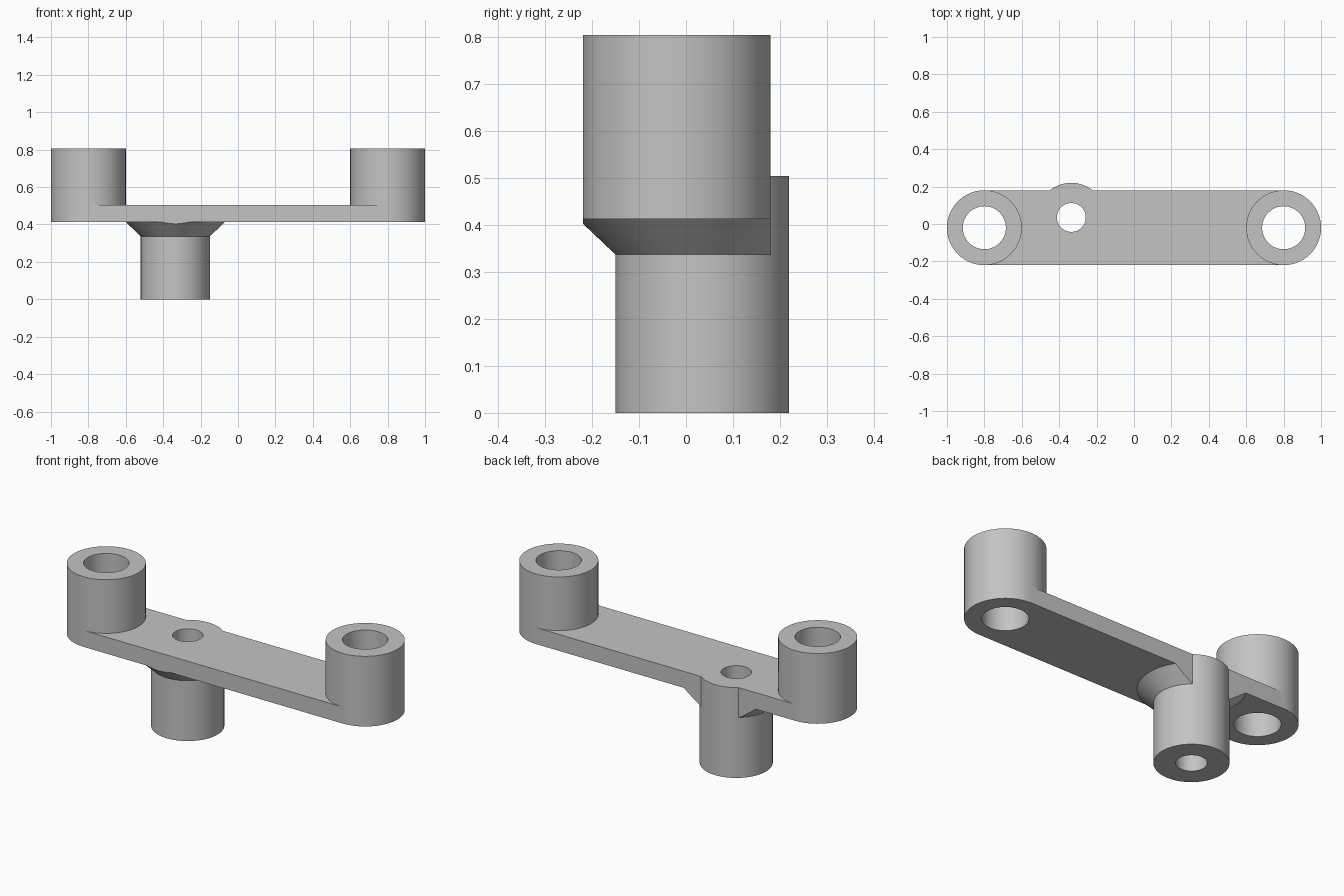
import bpy
import bmesh
from mathutils import Matrix, Vector

cube = bpy.data.objects.get("Cube")
if cube:
    bpy.data.objects.remove(cube, do_unlink=True)

SEGMENTS = 96
ARM_Y = -0.02
ARM_HALF = 0.2
ARM_BOTTOM, ARM_TOP = 0.413, 0.505
BOSS_X, BOSS_TOP = 0.8, 0.805
POST_X, POST_Y, POST_R = -0.335, 0.035, 0.185
FLARE_BOTTOM, FLARE_R = 0.337, 0.265

grey = bpy.data.materials.new("light grey")
grey.use_nodes = True
colour = (0.55, 0.55, 0.55, 1)
grey.diffuse_color = colour
grey.node_tree.nodes["Principled BSDF"].inputs["Base Color"].default_value = colour


def finish(bm, name):
    mesh = bpy.data.meshes.new(name)
    bm.to_mesh(mesh)
    bm.free()
    mesh.materials.append(grey)
    obj = bpy.data.objects.new(name, mesh)
    bpy.context.collection.objects.link(obj)
    return obj


def cone(name, x, y, z0, z1, r0, r1):
    bm = bmesh.new()
    place = Matrix.Translation((x, y, (z0 + z1) / 2))
    bmesh.ops.create_cone(bm, cap_ends=True, segments=SEGMENTS, radius1=r0,
                          radius2=r1, depth=z1 - z0, matrix=place)
    return finish(bm, name)


def slab(name, half_x, z0, z1):
    bm = bmesh.new()
    size = Vector((2 * half_x, 2 * ARM_HALF, z1 - z0))
    place = Matrix.Translation((0, ARM_Y, (z0 + z1) / 2)) @ Matrix.Diagonal(size).to_4x4()
    bmesh.ops.create_cube(bm, size=1, matrix=place)
    return finish(bm, name)


def combine(target, tool, operation):
    tool.hide_render = True
    mod = target.modifiers.new("combine", 'BOOLEAN')
    mod.operation = operation
    mod.solver = 'EXACT'
    mod.object = tool
    bpy.context.view_layer.objects.active = target
    bpy.ops.object.modifier_apply(modifier=mod.name)
    bpy.data.objects.remove(tool, do_unlink=True)


# Flat arm with a raised boss at each end
bracket = slab("bracket_arm", BOSS_X, ARM_BOTTOM, ARM_TOP)
for side in (-1, 1):
    boss = cone("boss", side * BOSS_X, ARM_Y, ARM_BOTTOM, BOSS_TOP, ARM_HALF, ARM_HALF)
    combine(bracket, boss, 'UNION')

# Flare under the arm, trimmed to the width of the arm
flare = cone("flare", POST_X, POST_Y, FLARE_BOTTOM, ARM_BOTTOM, POST_R, FLARE_R)
combine(flare, slab("flare_trim", 1, 0.2, 0.6), 'INTERSECT')
combine(bracket, flare, 'UNION')

# Hanging post
post = cone("post", POST_X, POST_Y, 0, ARM_TOP, POST_R, POST_R)
combine(bracket, post, 'UNION')

# Through holes
for x, y, r in ((-BOSS_X, ARM_Y, 0.115), (BOSS_X, ARM_Y, 0.115), (POST_X, POST_Y, 0.077)):
    combine(bracket, cone("hole_cutter", x, y, -0.2, 1, r, r), 'DIFFERENCE')

# Smooth round walls, sharp rims
bpy.ops.object.select_all(action='DESELECT')
bracket.select_set(True)
bpy.context.view_layer.objects.active = bracket
bpy.ops.object.shade_smooth_by_angle(angle=0.5)
